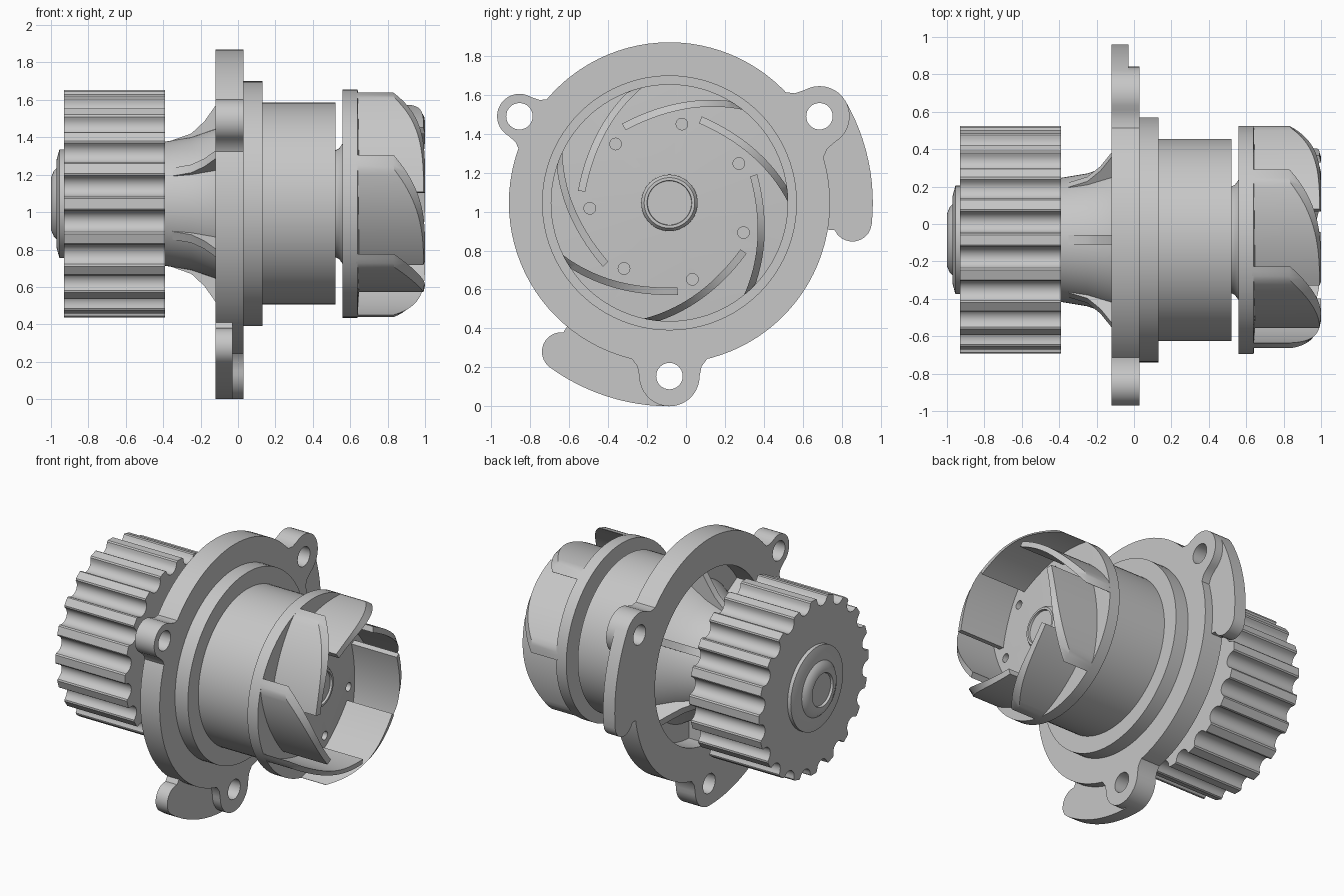
import bpy, bmesh
from math import sin, cos, pi, radians

cube = bpy.data.objects.get("Cube")
if cube:
    bpy.data.objects.remove(cube)

CY, CZ = -0.085, 1.045          # shaft axis, running along x
metal = bpy.data.materials.new("light_grey_metal")
metal.use_nodes = True
grey = (0.57, 0.57, 0.57, 1)
metal.diffuse_color = grey
metal.node_tree.nodes["Principled BSDF"].inputs["Base Color"].default_value = grey


def polar(r, deg):
    return r * cos(radians(deg)), r * sin(radians(deg))


def finish(name, bm):
    bmesh.ops.remove_doubles(bm, verts=bm.verts, dist=1e-5)
    bmesh.ops.recalc_face_normals(bm, faces=bm.faces)
    mesh = bpy.data.meshes.new(name)
    bm.to_mesh(mesh)
    bm.free()
    mesh.materials.append(metal)
    ob = bpy.data.objects.new(name, mesh)
    bpy.context.collection.objects.link(ob)
    return ob


def loft(name, rings):
    """Skin rings of (x, y, z) points given relative to the shaft axis, and cap the ends."""
    bm = bmesh.new()
    rows = [[bm.verts.new((x, y + CY, z + CZ)) for x, y, z in ring] for ring in rings]
    bm.faces.new(rows[0])
    bm.faces.new(rows[-1])
    for a, b in zip(rows, rows[1:]):
        for i in range(len(a)):
            j = (i + 1) % len(a)
            bm.faces.new((a[i], a[j], b[j], b[i]))
    return finish(name, bm)


def lathe(name, profile, steps=96):
    """Spin an (x, radius) profile about the shaft."""
    return loft(name, [[(x, *polar(r, 360 * i / steps)) for i in range(steps)]
                       for x, r in profile])


def prism(name, outline, x0, x1):
    return loft(name, [[(x, y, z) for y, z in outline] for x in (x0, x1)])


def disc(r, centre, steps=32):
    return [(centre[0] + r * cos(2 * pi * i / steps),
             centre[1] + r * sin(2 * pi * i / steps)) for i in range(steps)]


def boolean(target, tool, operation):
    mod = target.modifiers.new("combine", "BOOLEAN")
    mod.operation, mod.solver, mod.object = operation, "EXACT", tool
    bpy.context.view_layer.objects.active = target
    bpy.ops.object.modifier_apply(modifier=mod.name)
    bpy.data.objects.remove(tool)


def turned(points, deg):
    c, s = cos(radians(deg)), sin(radians(deg))
    return [(u * c - v * s, u * s + v * c) for u, v in points]


# Housing: rear bearing neck, open flange, step and barrel
housing = lathe("housing", [
    (-0.40, 0.33), (-0.25, 0.355), (-0.12, 0.40), (0.02, 0.48), (0.02, 0.6),
    (-0.12, 0.6), (-0.12, 0.825), (0.03, 0.825), (0.03, 0.655), (0.13, 0.655),
    (0.13, 0.54), (0.52, 0.54), (0.52, 0.285), (0.54, 0.295), (0.565, 0.33)])

# Bolt lobes: rounded end with a flared root
lobes = [(150, 0.115), (30, 0.155), (270, 0.155)]
for angle, rad in lobes:
    tip = [(0.89 + rad * cos(radians(a)), rad * sin(radians(a)))
           for a in range(-90, 91, 10)]
    shape = [(0.74, -rad - 0.06), (0.80, -rad - 0.04), (0.84, -rad - 0.01)] + tip + \
            [(0.84, rad + 0.01), (0.80, rad + 0.04), (0.74, rad + 0.06)]
    boolean(housing, prism("lobe", turned(shape, angle), -0.12, 0.03), "UNION")

# Thinner curved tabs trailing from two of the lobes
for angle in (30, 270):
    outer = [polar(1.045, angle - a) for a in range(0, 37, 3)]
    cap = turned([(0.945 + 0.1 * cos(radians(a)), -0.1 * sin(radians(a)))
                  for a in range(15, 151, 15)], angle - 36)
    inner = [polar(0.78, angle - a) for a in range(40, -1, -4)]
    boolean(housing, prism("tab", outer + cap + inner, -0.12, -0.03), "UNION")

# Bolt holes
for angle, rad in lobes:
    boolean(housing, prism("drill", disc(0.068, polar(0.89, angle)), -0.3, 0.2), "DIFFERENCE")

# Six thin flared ribs between the bearing neck and the flange
rib_side = [(-0.36, 0.28), (-0.35, 0.34), (-0.25, 0.375), (-0.18, 0.44), (-0.12, 0.525),
            (-0.07, 0.603), (0.025, 0.603), (0.025, 0.28)]
for k in range(6):
    loft("neck_rib", [[(x, *turned([(r, w)], 30 + 60 * k)[0]) for x, r in rib_side]
                      for w in (-0.025, 0.025)])

# Toothed pulley with round grooves and eased tooth corners
TEETH = 20
outline = []
for k in range(TEETH):
    arc = [(0.602 - 0.056 * sin(radians(a)), -0.056 * cos(radians(a)))
           for a in range(20, 161, 14)]
    groove = [(0.605, -0.068), (0.599, -0.058)] + arc + [(0.599, 0.058), (0.605, 0.068)]
    outline += turned(groove, (k + 0.5) * 360 / TEETH)
prism("toothed_pulley", outline, -0.93, -0.39)
lathe("pulley_boss", [(-0.92, 0.29), (-0.955, 0.29), (-0.97, 0.235), (-0.97, 0.19),
                      (-0.985, 0.175), (-1.0, 0.14), (-1.0, 0.115), (-0.985, 0.11)], 64)

# Impeller disc with balance holes
impeller = lathe("impeller_disc", [(0.56, 0.2), (0.56, 0.61), (0.64, 0.61), (0.66, 0.2)])
BLADES = 7
for k in range(BLADES):
    centre = polar(0.41, 81 + k * 360 / BLADES)
    boolean(impeller, prism("drill", disc(0.03, centre, 20), 0.5, 0.75), "DIFFERENCE")
lathe("impeller_hub", [(0.6, 0.145), (0.69, 0.145), (0.71, 0.13), (0.71, 0.115),
                       (0.695, 0.113)], 48)


def crown(r):
    """Domed height limit of the blades at radius r."""
    return 1.0 - 0.17 * (max(r - 0.435, 0) / 0.175) ** 2


# Swept blades, clipped by the rim at the outer end and by the dome on top
STEPS = 27
for k in range(BLADES):
    rings = []
    for i in range(STEPS + 1):
        s = i / STEPS                      # 0 at the rim, 1 at the inner end
        angle = 52 + 69 * s + k * 360 / BLADES
        r_in = 0.608 - 0.372 * s + 0.2 * s * s
        r_out = min(0.61, r_in + 0.038)
        low, high = polar(r_in, angle), polar(r_out, angle)
        rings.append([(0.63, *low), (0.63, *high), (crown(r_out), *high), (crown(r_in), *low)])
    loft("impeller_blade", rings)

# Smooth shading with sharp edges kept
for ob in bpy.context.scene.objects:
    ob.select_set(ob.type == "MESH")
bpy.context.view_layer.objects.active = housing
bpy.ops.object.shade_smooth_by_angle(angle=radians(30))
